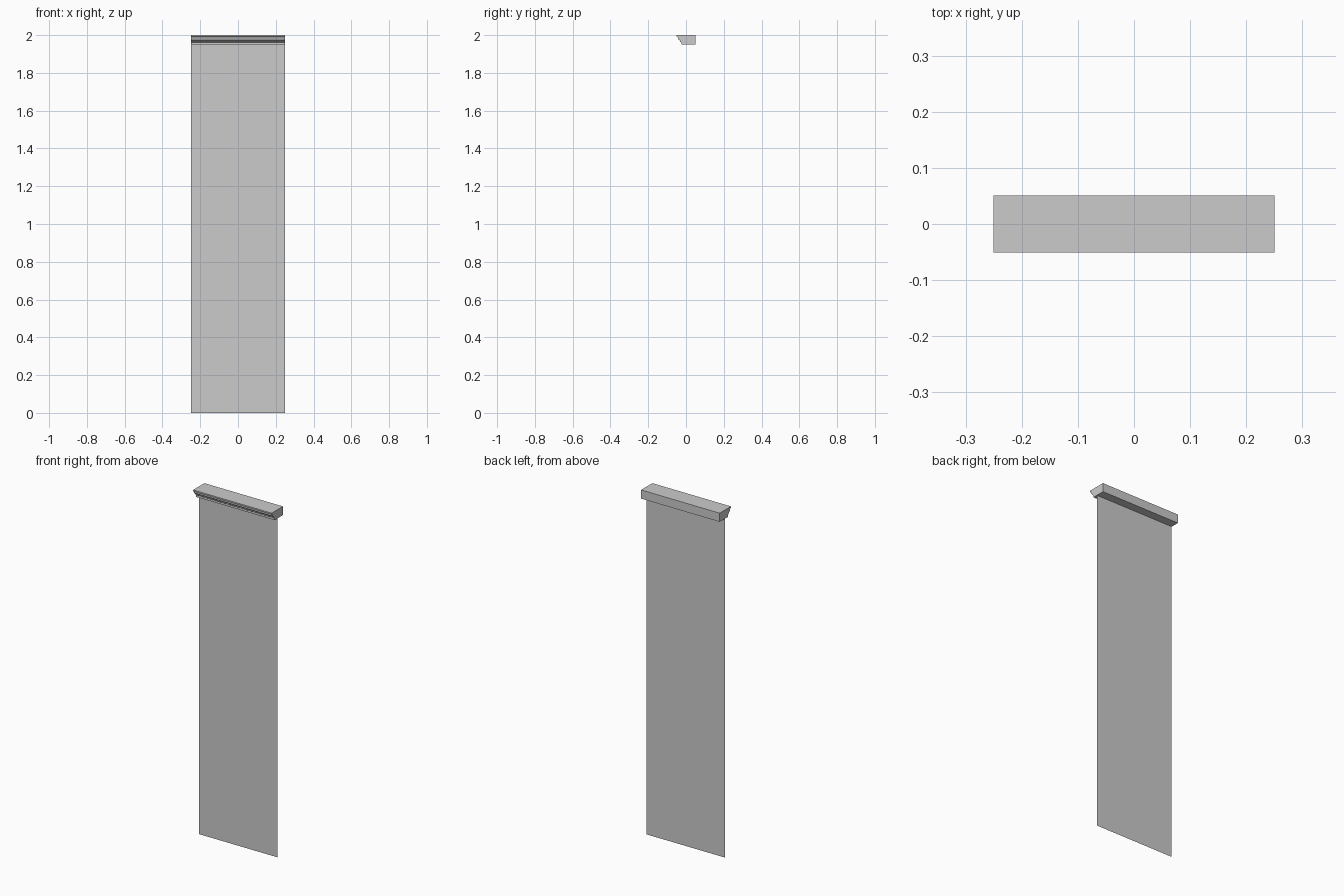
import bpy, bmesh

if "Cube" in bpy.data.objects:
    bpy.data.objects.remove(bpy.data.objects["Cube"])

HALF = 0.25  # half width along x


def make_object(name, build):
    mesh = bpy.data.meshes.new(name)
    bm = bmesh.new()
    build(bm)
    bm.to_mesh(mesh)
    bm.free()
    obj = bpy.data.objects.new(name, mesh)
    bpy.context.collection.objects.link(obj)
    return obj


# Moulding cross-section (y, z): stepped crown front, square back
PROFILE = [
    (-0.051, 2.0), (-0.051, 1.992), (-0.044, 1.990), (-0.043, 1.982),
    (-0.039, 1.975), (-0.031, 1.970), (-0.031, 1.965), (-0.025, 1.961),
    (-0.025, 1.95), (0.051, 1.95), (0.051, 2.0),
]


def moulding(bm):
    face = bm.faces.new([bm.verts.new((-HALF, y, z)) for y, z in PROFILE])
    res = bmesh.ops.extrude_face_region(bm, geom=[face], use_keep_orig=True)
    verts = [v for v in res["geom"] if isinstance(v, bmesh.types.BMVert)]
    bmesh.ops.translate(bm, verts=verts, vec=(2 * HALF, 0, 0))
    bmesh.ops.recalc_face_normals(bm, faces=bm.faces[:])


# Flat hanging sheet with no thickness, facing the front
def sheet(bm):
    y = 0.002
    corners = [(-HALF, y, 0), (HALF, y, 0), (HALF, y, 1.95), (-HALF, y, 1.95)]
    bm.faces.new([bm.verts.new(c) for c in corners])


make_object("top_moulding", moulding)
make_object("hanging_panel", sheet)
